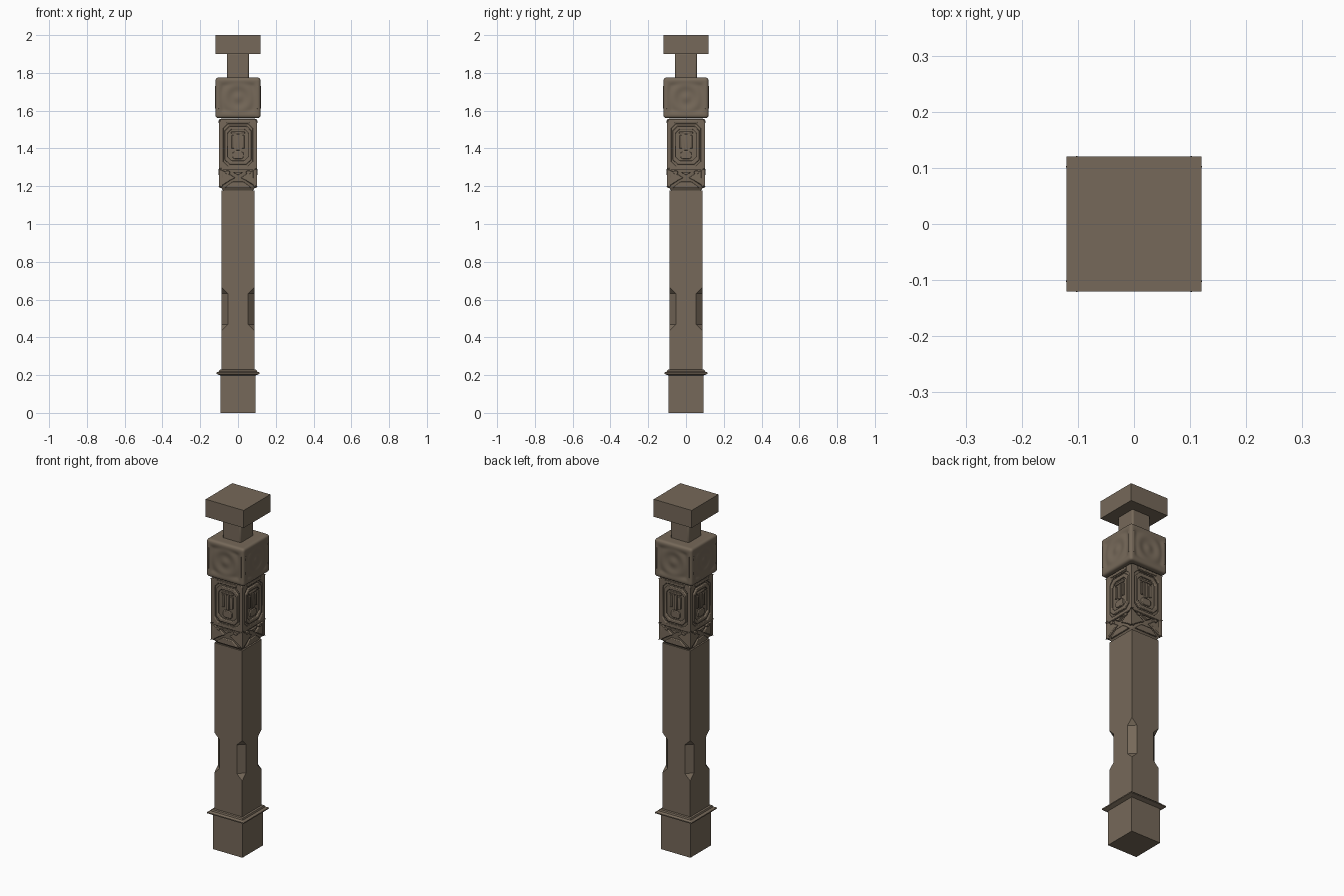
import bpy, bmesh, math
from mathutils import Vector, Matrix

if "Cube" in bpy.data.objects:
    bpy.data.objects.remove(bpy.data.objects["Cube"])

wood = bpy.data.materials.new("weathered_wood")
wood.diffuse_color = (0.18, 0.14, 0.10, 1)
wood.use_nodes = True
wood.node_tree.nodes["Principled BSDF"].inputs["Base Color"].default_value = wood.diffuse_color


def finish(name, bm, bevel=0.0, smooth=False):
    bmesh.ops.remove_doubles(bm, verts=bm.verts, dist=1e-5)
    bmesh.ops.recalc_face_normals(bm, faces=bm.faces)
    me = bpy.data.meshes.new(name)
    bm.to_mesh(me)
    bm.free()
    me.materials.append(wood)
    ob = bpy.data.objects.new(name, me)
    bpy.context.collection.objects.link(ob)
    if bevel:
        m = ob.modifiers.new("bevel", 'BEVEL')
        m.width, m.segments, m.limit_method = bevel, 2, 'ANGLE'
    if smooth:
        bpy.ops.object.select_all(action='DESELECT')
        ob.select_set(True)
        bpy.context.view_layer.objects.active = ob
        bpy.ops.object.shade_smooth_by_angle(angle=math.radians(40))
    return ob


def loft(name, levels, bevel=0.0):
    """Square column through (half width, z, corner cut) levels."""
    bm = bmesh.new()
    loops = []
    for h, z, *cut in levels:
        c = cut[0] if cut else 0
        pts = [(h, -h + c), (h, h - c), (h - c, h), (-h + c, h),
               (-h, h - c), (-h, -h + c), (-h + c, -h), (h - c, -h)]
        loops.append([bm.verts.new((x, y, z)) for x, y in pts])
    for a, b in zip(loops, loops[1:]):
        for i in range(8):
            j = (i + 1) % 8
            bm.faces.new((a[i], a[j], b[j], b[i]))
    bm.faces.new(loops[0][::-1])
    bm.faces.new(loops[-1])
    return finish(name, bm, bevel, bevel > 0)


def relief(name, outlines, y0, y1, bevel=0.004):
    """Raised shapes on all four sides. Each item: (outer, hole or None) in x, z."""
    bm = bmesh.new()
    for k in range(4):
        rot = Matrix.Rotation(k * math.pi / 2, 3, 'Z')
        for outer, hole in outlines:
            def ring(pts, d):
                return [bm.verts.new(rot @ Vector((x, -d, z))) for x, z in pts]
            ob, of = ring(outer, y0), ring(outer, y1)
            n = len(outer)
            if hole:
                ib, jf = ring(hole, y0), ring(hole, y1)
                bands = [(ob, of), (of, jf), (jf, ib), (ib, ob)]
            else:
                bands = [(ob, of)]
                bm.faces.new(of)
                bm.faces.new(ob[::-1])
            for a, b in bands:
                for i in range(n):
                    j = (i + 1) % n
                    bm.faces.new((a[i], a[j], b[j], b[i]))
    return finish(name, bm, bevel, True)


def octagon(w, z0, z1, c):
    return [(w, z0 + c), (w, z1 - c), (w - c, z1), (-w + c, z1),
            (-w, z1 - c), (-w, z0 + c), (-w + c, z0), (w - c, z0)]


def rect(x0, x1, z0, z1):
    return [(x0, z0), (x1, z0), (x1, z1), (x0, z1)]


def both(pts):
    return [(pts, None), ([(-x, z) for x, z in reversed(pts)], None)]


# Foot, skirt moulding and shaft with stopped corner chamfers
loft("foot", [(0.093, 0), (0.093, 0.205)])
loft("skirt_moulding", [(0.093, 0.198), (0.115, 0.207), (0.115, 0.213),
                        (0.101, 0.219), (0.098, 0.228), (0.088, 0.23)])
loft("shaft", [(0.088, 0.22), (0.088, 0.435, 0), (0.088, 0.468, 0.034),
               (0.088, 0.632, 0.034), (0.088, 0.665, 0), (0.088, 1.177)])

# Carved section: core, windowed surround, frames and central motif
loft("carved_core", [(0.076, 1.172), (0.091, 1.195), (0.091, 1.558)], 0.004)
relief("carved_surround",
       [(octagon(0.1, 1.285, 1.555, 0.008), octagon(0.078, 1.305, 1.53, 0.025))], 0.08, 0.1)
relief("carved_frame",
       [(octagon(0.071, 1.315, 1.52, 0.026), octagon(0.055, 1.335, 1.5, 0.02))], 0.085, 0.101)
relief("carved_motif",
       [(rect(-0.036, 0.036, 1.478, 1.49), None), (rect(-0.009, 0.009, 1.39, 1.476), None),
        (octagon(0.03, 1.345, 1.385, 0.01), None)] + both(rect(0.02, 0.034, 1.4, 1.47)),
       0.085, 0.098, 0.003)
relief("carved_top_bar", [(rect(-0.062, 0.062, 1.534, 1.549), None)], 0.09, 0.104, 0.003)

# Lower carving: side lobes, small studs and foot mound
relief("carved_side_lobes",
       both([(0.1, 1.197), (0.1, 1.29), (0.062, 1.276), (0.014, 1.244), (0.03, 1.237),
             (0.088, 1.2)]), 0.08, 0.1)
relief("carved_foot_mound",
       [([(-0.072, 1.19), (0.072, 1.19), (0.03, 1.224), (-0.03, 1.224)], None)], 0.08, 0.098)
relief("carved_studs", both(octagon(0.012, 1.262, 1.282, 0.005)) and
       [([(x + s * 0.055, z) for x, z in octagon(0.012, 1.264, 1.282, 0.005)], None)
        for s in (-1, 1)] + [([(-0.03, 1.276), (0, 1.258), (0.03, 1.276)], None)],
       0.085, 0.104, 0.002)

# Head block: rounded box with a rippled dish on each side
bm = bmesh.new()
bmesh.ops.create_cube(bm, size=2)
bmesh.ops.subdivide_edges(bm, edges=bm.edges[:], cuts=31, use_grid_fill=True)
half, r = Vector((0.119, 0.119, 0.107)), 0.014
for v in bm.verts:
    p = Vector([a * b for a, b in zip(v.co, half)])
    q = Vector([max(-h + r, min(h - r, a)) for a, h in zip(p, half)])
    d = p - q
    p = q + d.normalized() * r
    for axis in (0, 1):
        u = p[1 - axis]
        if abs(v.co[axis]) > 0.999 and abs(u) < 0.1 and abs(p.z) < 0.085:
            rad = math.hypot(u, p.z)
            fade = min(1, (0.1 - abs(u)) / 0.02, (0.085 - abs(p.z)) / 0.02)
            ripple = 0.0035 - 0.0022 * math.cos(rad * 95)
            p[axis] -= math.copysign(ripple * fade, p[axis])
    v.co = p + Vector((0, 0, 1.668))
finish("head_block", bm, 0, True)
relief("head_side_ribs", both(rect(0.1, 0.104, 1.61, 1.73)), 0.11, 0.121, 0.001)

# Neck and square cap
loft("neck", [(0.058, 1.765), (0.058, 1.905)], 0.008)
loft("cap", [(0.12, 1.9), (0.12, 2.0)])
